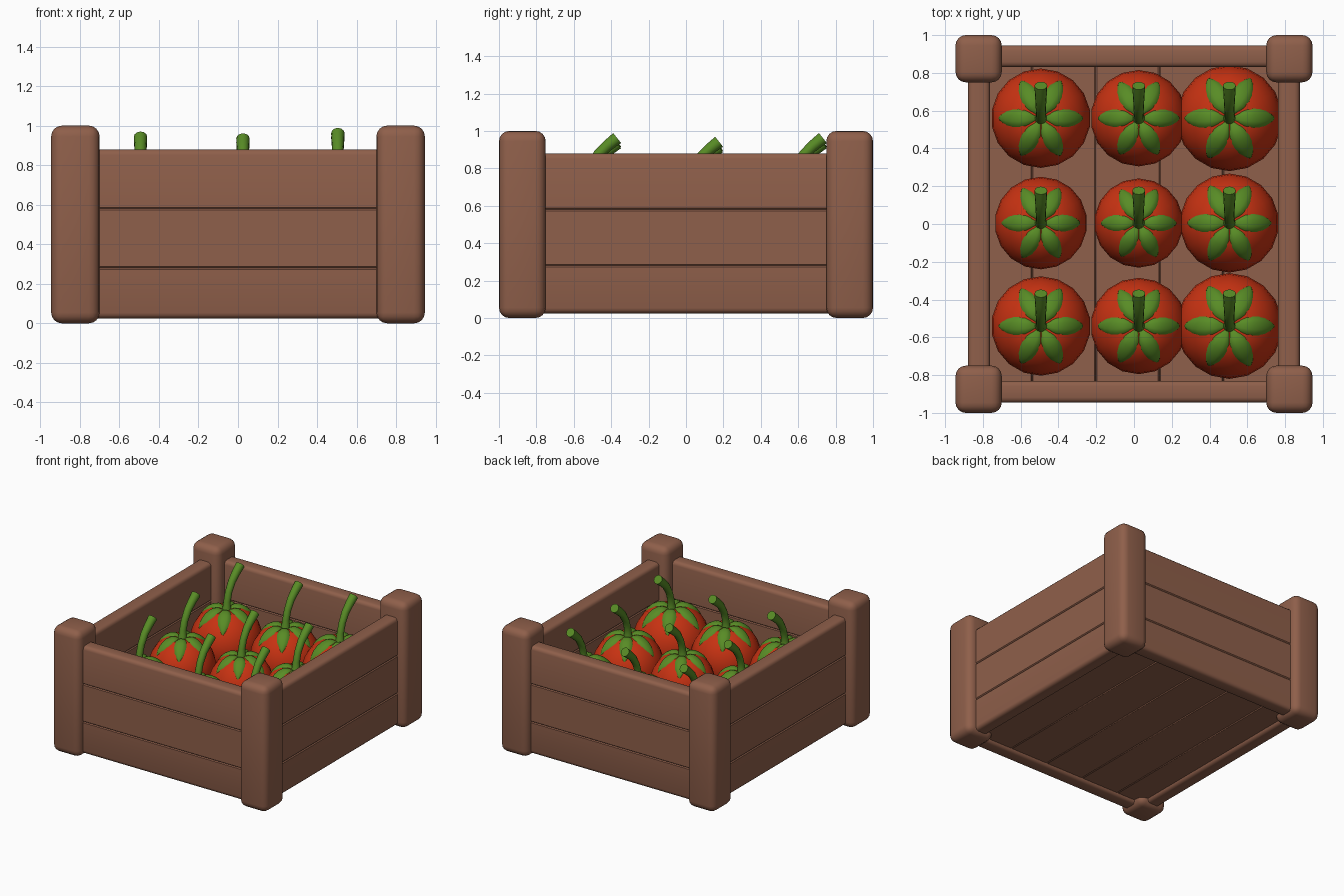
import bpy, bmesh, math
from mathutils import Vector

if "Cube" in bpy.data.objects:
    bpy.data.objects.remove(bpy.data.objects["Cube"])


def material(name, rgb):
    m = bpy.data.materials.new(name)
    m.diffuse_color = (*rgb, 1)
    m.use_nodes = True
    m.node_tree.nodes["Principled BSDF"].inputs["Base Color"].default_value = m.diffuse_color
    return m


WOOD = material("brown wood", (0.275, 0.115, 0.069))
RED = material("tomato red", (0.578, 0.032, 0.006))
GREEN = material("leaf green", (0.098, 0.262, 0.019))


def finish(name, bm, mat, angle=40):
    bmesh.ops.recalc_face_normals(bm, faces=bm.faces)
    me = bpy.data.meshes.new(name)
    bm.to_mesh(me)
    bm.free()
    me.materials.append(mat)
    ob = bpy.data.objects.new(name, me)
    bpy.context.collection.objects.link(ob)
    bpy.ops.object.select_all(action='DESELECT')
    ob.select_set(True)
    bpy.context.view_layer.objects.active = ob
    bpy.ops.object.shade_smooth_by_angle(angle=math.radians(angle))
    return ob


def box(name, lo, hi, bevel, segments):
    bm = bmesh.new()
    bmesh.ops.create_cube(bm, size=1)
    for v in bm.verts:
        v.co = [(a + b) / 2 + c * (b - a) for a, b, c in zip(lo, hi, v.co)]
    bmesh.ops.bevel(bm, geom=bm.edges[:], offset=bevel, segments=segments,
                    affect='EDGES', profile=0.5)
    return finish(name, bm, WOOD)


# Corner posts
for sx in (-1, 1):
    for sy in (-1, 1):
        x, y = sx * 0.8225, sy * 0.875
        box("corner_post", (x - 0.1225, y - 0.125, 0), (x + 0.1225, y + 0.125, 1), 0.055, 4)


# Walls: a cross-section with rounded ends and plank grooves, swept along the side
def wall(name, centre, half, along_x, sign):
    t, r, g = 0.058, 0.028, 0.007
    z0, z1 = 0.025, 0.88
    side = []
    for a in (0, 30, 60, 90):
        a = math.radians(a)
        side.append((t - r + r * math.sin(a), z0 + r - r * math.cos(a)))
    for z in (0.28, 0.58):
        side += [(t, z - g), (t - g, z), (t, z + g)]
    for a in (90, 60, 30, 0):
        a = math.radians(a)
        side.append((t - r + r * math.sin(a), z1 - r - r * math.cos(a) + 2 * r * math.cos(a)))
    profile = side + [(-d, z) for d, z in reversed(side)]
    bm = bmesh.new()
    ends = []
    for s in (-half, half):
        ring = []
        for d, z in profile:
            o = sign * centre + d
            ring.append(bm.verts.new((s, o, z) if along_x else (o, s, z)))
        ends.append(ring)
        bm.faces.new(ring)
    n = len(profile)
    for i in range(n):
        j = (i + 1) % n
        bm.faces.new((ends[0][i], ends[0][j], ends[1][j], ends[1][i]))
    finish(name, bm, WOOD, 35)


wall("front_wall", 0.888, 0.75, True, -1)
wall("back_wall", 0.888, 0.75, True, 1)
wall("left_wall", 0.82, 0.80, False, -1)
wall("right_wall", 0.82, 0.80, False, 1)

# Floor boards
edges = [-0.80, -0.54, -0.203, 0.134, 0.471, 0.80]
for a, b in zip(edges, edges[1:]):
    box("floor_board", (a, -0.86, 0.05), (b, 0.86, 0.13), 0.006, 1)


# Height of the tomato's upper surface at a distance from its axis (unit radius)
def dip(rho):
    return 0.13 * math.exp(-(rho / 0.2) ** 2)


def top(rho):
    return math.sqrt(max(0, 1 - rho * rho)) - dip(rho)


def tomato(cx, cy, R):
    c = Vector((cx, cy, 0.42))
    # Fruit
    bm = bmesh.new()
    bmesh.ops.create_uvsphere(bm, u_segments=18, v_segments=14, radius=1)
    for v in bm.verts:
        if v.co.z > 0:
            v.co.z -= dip(math.hypot(v.co.x, v.co.y))
        v.co = c + v.co * R
    finish("tomato", bm, RED)

    # Six leaves draped over the fruit
    bm = bmesh.new()
    nu, nv = 10, 6
    for deg in (0, 62, 118, 180, 242, 298):
        a = math.radians(deg)
        d, s = Vector((math.cos(a), math.sin(a), 0)), Vector((-math.sin(a), math.cos(a), 0))
        grid = []
        for i in range(nu + 1):
            q = 0.5 - 0.5 * math.cos(math.pi * i / nu)
            w = 0.19 * max(0.02, math.sin(math.pi * q ** 1.2)) ** 0.65
            row = []
            for j in range(nv + 1):
                k = 2 * j / nv - 1
                p = d * (0.04 + 0.82 * q) + s * (w * k)
                lift = 0.065 * math.sqrt(max(0, 1 - k * k)) * math.sin(math.pi * q) ** 0.5 - 0.012
                rho = p.length
                n = Vector((p.x, p.y, top(rho)))
                row.append(bm.verts.new(c + (n + n.normalized() * lift) * R))
            grid.append(row)
        for i in range(nu):
            for j in range(nv):
                bm.faces.new((grid[i][j], grid[i + 1][j], grid[i + 1][j + 1], grid[i][j + 1]))
    ob = finish("tomato_leaves", bm, GREEN, 60)
    # open leaf sheets must face upward
    if sum(p.normal.z for p in ob.data.polygons) < 0:
        ob.data.flip_normals()

    # Bent stem: (offset towards the back, fraction of height, radius)
    base = c.z + R * top(0) - 0.02
    tip = 0.962 + (R - 0.28) * 1.1
    path = [(0, 0, 0.042), (0.002, 0.12, 0.03), (0.007, 0.28, 0.026), (0.028, 0.5, 0.026),
            (0.07, 0.72, 0.028), (0.12, 0.87, 0.031), (0.172, 1, 0.034)]
    pts = [Vector((0, y, base + f * (tip - base))) for y, f, _ in path]
    bm = bmesh.new()
    rings = []
    for i, p in enumerate(pts):
        t = (pts[min(i + 1, len(pts) - 1)] - pts[max(i - 1, 0)]).normalized()
        side = Vector((0, -t.z, t.y))
        r = path[i][2]
        rings.append([bm.verts.new(p + Vector((cx, cy, 0)) + r * (
            math.cos(k * math.tau / 12) * Vector((1, 0, 0)) + math.sin(k * math.tau / 12) * side))
            for k in range(12)])
    for a, b in zip(rings, rings[1:]):
        for k in range(12):
            m = (k + 1) % 12
            bm.faces.new((a[k], a[m], b[m], b[k]))
    bm.faces.new(rings[0])
    bm.faces.new(rings[-1])
    finish("tomato_stem", bm, GREEN)


# Three rows of tomatoes, back to front
rows = [(0.56, (0.263, 0.255, 0.28)), (0.005, (0.245, 0.236, 0.262)), (-0.54, (0.263, 0.255, 0.28))]
for y, radii in rows:
    for x, R in zip((-0.493, 0.025, 0.505), radii):
        tomato(x, y, R)
